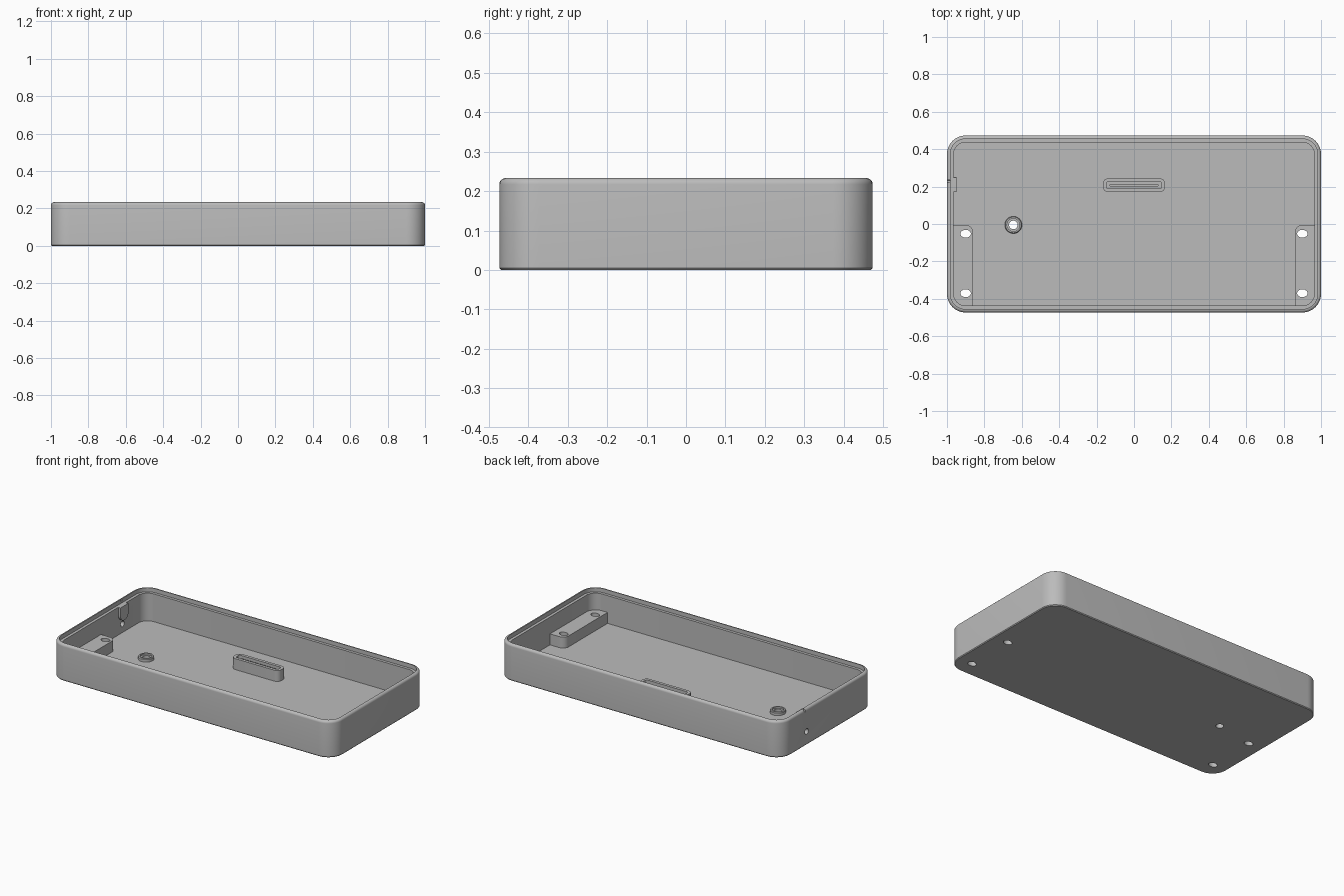
import bpy
import bmesh
from math import cos, sin, pi
from mathutils import Matrix

if "Cube" in bpy.data.objects:
    bpy.data.objects.remove(bpy.data.objects["Cube"])

grey = bpy.data.materials.new("plain grey")
grey.use_nodes = True
grey.diffuse_color = (0.5, 0.5, 0.5, 1)
grey.node_tree.nodes["Principled BSDF"].inputs["Base Color"].default_value = (0.5, 0.5, 0.5, 1)

# Turns a shape drawn flat and raised along z into one raised along x
SIDEWAYS = Matrix(((0, 0, 1, 0), (1, 0, 0, 0), (0, 1, 0, 0), (0, 0, 0, 1)))


def rounded_rect(x0, x1, y0, y1, radii, steps=10):
    """Outline with one radius per corner, starting at x1, y1 and going round."""
    if not isinstance(radii, tuple):
        radii = (radii,) * 4
    corners = ((x1, y1, -1, -1), (x0, y1, 1, -1), (x0, y0, 1, 1), (x1, y0, -1, 1))
    points = []
    for k, ((x, y, sx, sy), r) in enumerate(zip(corners, radii)):
        for i in range(steps + 1):
            a = (k + i / steps) * pi / 2
            points.append((x + sx * r + r * cos(a), y + sy * r + r * sin(a)))
    return points


def ellipse(x, y, rx, ry, sides=32):
    return [(x + rx * cos(2 * pi * i / sides), y + ry * sin(2 * pi * i / sides))
            for i in range(sides)]


def loft(name, rings, matrix=None):
    """Joins outlines at given heights and closes both ends."""
    bm = bmesh.new()
    loops = [[bm.verts.new((x, y, z)) for x, y in points] for points, z in rings]
    count = len(loops[0])
    for low, high in zip(loops, loops[1:]):
        for i in range(count):
            j = (i + 1) % count
            bm.faces.new((low[i], low[j], high[j], high[i]))
    bm.faces.new(loops[0][::-1])
    bm.faces.new(loops[-1])
    bmesh.ops.recalc_face_normals(bm, faces=bm.faces)
    if matrix:
        bm.transform(matrix)
    mesh = bpy.data.meshes.new(name)
    bm.to_mesh(mesh)
    bm.free()
    mesh.materials.append(grey)
    obj = bpy.data.objects.new(name, mesh)
    bpy.context.collection.objects.link(obj)
    return obj


def prism(name, points, z0, z1, matrix=None):
    return loft(name, [(points, z0), (points, z1)], matrix)


def activate(obj):
    bpy.ops.object.select_all(action='DESELECT')
    obj.select_set(True)
    bpy.context.view_layer.objects.active = obj


def cut(obj, cutter):
    activate(obj)
    mod = obj.modifiers.new("cut", 'BOOLEAN')
    mod.operation = 'DIFFERENCE'
    mod.solver = 'EXACT'
    mod.object = cutter
    bpy.ops.object.modifier_apply(modifier=mod.name)


def tray_ring(inset, z):
    w, d = 1 - inset, 0.473 - inset
    return rounded_rect(-w, w, -d, d, 0.1 - inset), z


# Tray: outside, rounded rim, inner ledge and floor
EDGE = 0.016
HEIGHT = 0.233
rings = [tray_ring(0.004, 0), tray_ring(0, 0.005)]
for i in range(6):
    a = i / 5 * pi / 2
    rings.append(tray_ring(EDGE * (1 - cos(a)), HEIGHT - EDGE + EDGE * sin(a)))
rings += [tray_ring(0.018, HEIGHT), tray_ring(0.018, 0.207),
          tray_ring(0.036, 0.207), tray_ring(0.036, 0.03)]
tray = loft("tray", rings)
parts = [tray]
cutters = []

# Mounting blocks in the two front corners, with oval screw holes
for side, label in ((1, "left"), (-1, "right")):
    outline = rounded_rect(0.86, 0.98, -0.455, -0.005, (0.01, 0.04, 0.005, 0.08))
    block = prism(label + "_mounting_block", [(side * x, y) for x, y in outline], 0.015, 0.1)
    parts.append(block)
    for y in (-0.052, -0.37):
        hole = prism("screw_hole_cutter", ellipse(side * 0.9, y, 0.028, 0.021), -0.1, 0.3)
        cutters.append(hole)
        cut(block, hole)
        cut(tray, hole)

# Low ring around the small floor hole
PX, PY = -0.645, -0.005
post = loft("floor_hole_ring", [
    (ellipse(PX, PY, 0.046, 0.046), 0.015), (ellipse(PX, PY, 0.046, 0.046), 0.046),
    (ellipse(PX, PY, 0.042, 0.042), 0.05), (ellipse(PX, PY, 0.034, 0.034), 0.05),
    (ellipse(PX, PY, 0.034, 0.034), 0.04)])
parts.append(post)
hole = prism("floor_hole_cutter", ellipse(PX, PY, 0.023, 0.023), -0.1, 0.3)
cutters.append(hole)
cut(post, hole)
cut(tray, hole)

# Raised connector housing with a slot and a tongue inside
CY = 0.207


def slot_ring(w, d, r, z):
    return rounded_rect(-w, w, CY - d, CY + d, r), z


parts.append(loft("connector_housing", [
    slot_ring(0.167, 0.037, 0.03, 0.015), slot_ring(0.167, 0.037, 0.03, 0.1),
    slot_ring(0.148, 0.018, 0.01, 0.1), slot_ring(0.148, 0.018, 0.01, 0.05)]))
parts.append(prism("connector_tongue", slot_ring(0.13, 0.006, 0.003, 0)[0], 0.04, 0.088))

# Tab on the right wall, round at its lower end
tab = prism("wall_tab", rounded_rect(0.17, 0.25, 0.115, 0.207, (0.004, 0.004, 0.038, 0.038)),
            -0.98, -0.948, SIDEWAYS)
parts.append(tab)

# Small hole through the right wall and a narrow notch in the rim above it
wall_hole = prism("wall_hole_cutter", ellipse(0.212, 0.085, 0.018, 0.018), -1.1, -0.9, SIDEWAYS)
notch = prism("rim_notch_cutter", rounded_rect(0.222, 0.234, 0.216, 0.3, 0.002), -1.1, -0.9, SIDEWAYS)
cutters += [wall_hole, notch]
cut(tray, wall_hole)
cut(tray, notch)

for cutter in cutters:
    bpy.data.objects.remove(cutter)
for part in parts:
    activate(part)
    bpy.ops.object.shade_smooth_by_angle(angle=pi / 6)
